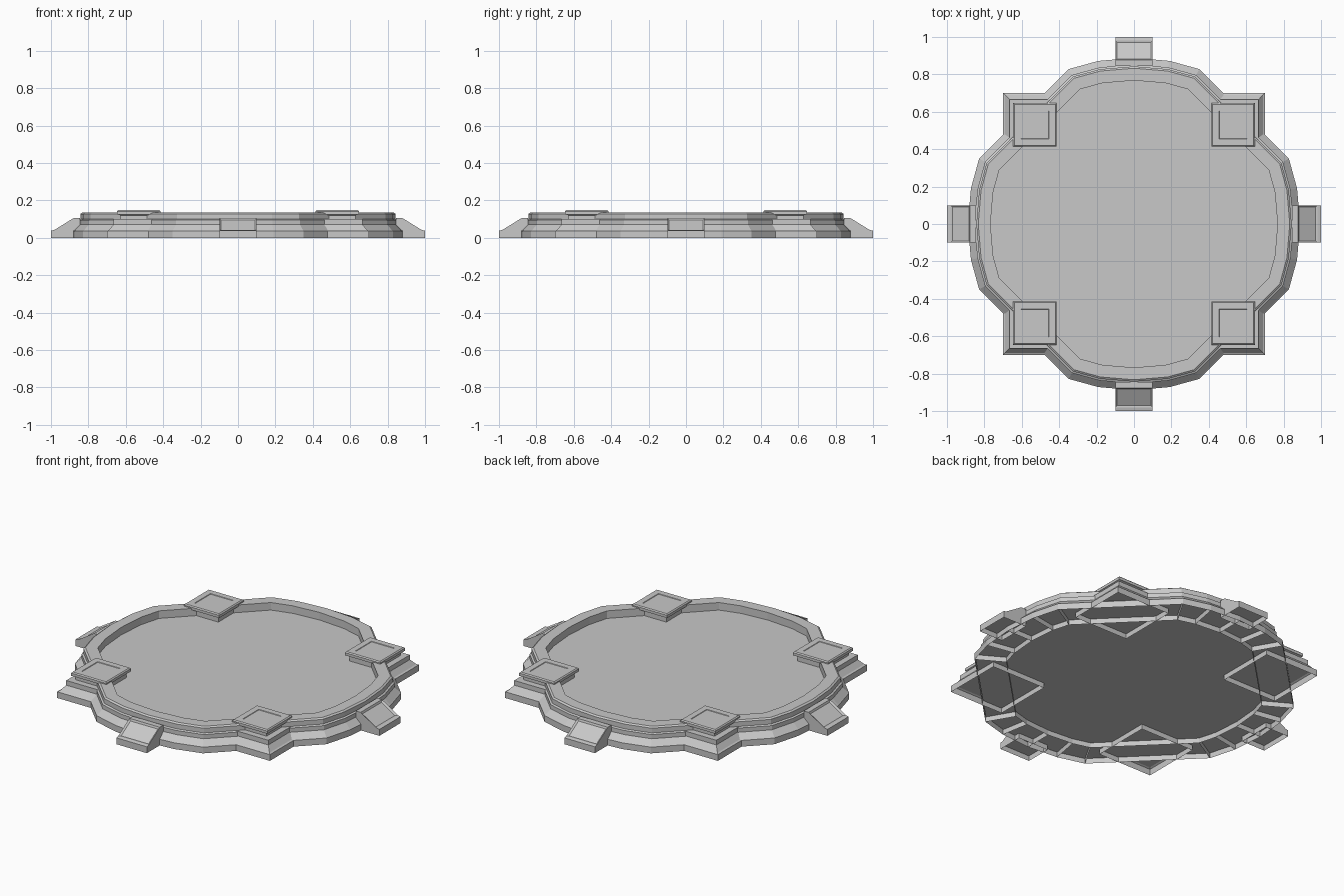
import bpy, bmesh, math
from mathutils import Vector, Matrix

cube = bpy.data.objects.get("Cube")
if cube:
    bpy.data.objects.remove(cube, do_unlink=True)

stone = bpy.data.materials.new("grey stone")
stone.use_nodes = True
GREY = (0.58, 0.58, 0.58, 1)
stone.diffuse_color = GREY
stone.node_tree.nodes["Principled BSDF"].inputs["Base Color"].default_value = GREY


def finish(bm, name, turn=0):
    """Turn the mesh about z and link it as an object."""
    bmesh.ops.rotate(bm, verts=bm.verts, matrix=Matrix.Rotation(turn, 3, 'Z'))
    mesh = bpy.data.meshes.new(name)
    bm.to_mesh(mesh)
    bm.free()
    mesh.materials.append(stone)
    obj = bpy.data.objects.new(name, mesh)
    bpy.context.scene.collection.objects.link(obj)
    return obj


def inset_loop(points, d):
    """Move every edge of a counter-clockwise outline inward by d."""
    out = []
    n = len(points)
    for i, p in enumerate(points):
        a = (p - points[i - 1]).normalized()
        b = (points[(i + 1) % n] - p).normalized()
        na, nb = Vector((-a.y, a.x)), Vector((-b.y, b.x))
        out.append(p + (na + nb) * d / (1 + na.dot(nb)))
    return out


def sweep(bm, points, profile, cap=False):
    """Join inset copies of an outline along an (inset, height) profile."""
    rows = [[bm.verts.new((p.x, p.y, z)) for p in inset_loop(points, d)]
            for d, z in profile]
    n = len(points)
    for low, high in zip(rows, rows[1:]):
        for i in range(n):
            j = (i + 1) % n
            bm.faces.new((low[i], low[j], high[j], high[i]))
    if cap:
        bm.faces.new(rows[-1])


def rect(x0, x1, y0, y1):
    """Counter-clockwise rectangle outline."""
    return [Vector(p) for p in ((x0, y0), (x1, y0), (x1, y1), (x0, y1))]


def square(low, high):
    return rect(low, high, low, high)


# Plan outline: one quarter turned four times
quarter = [(.888, 0), (.872, .19), (.828, .35), (.35, .828), (.19, .872)]
outline = [Matrix.Rotation(k * math.pi / 2, 2) @ Vector(p)
           for k in range(4) for p in quarter]

# Stepped border
bm = bmesh.new()
sweep(bm, outline, [(0, 0), (0, .037), (.006, .042), (.035, .07), (.035, .095),
                    (.045, .10), (.045, .128), (.055, .135), (.12, .135),
                    (.12, .088)])
finish(bm, "stepped_border")

# Floor plate and the underside plate below it
for name, inset, z in (("floor", .118, .09), ("underside", .002, .03)):
    bm = bmesh.new()
    sweep(bm, outline, [(inset, z)], cap=True)
    finish(bm, name)

# Foot ring and radial ribs under the border
FOOT = .168
bm = bmesh.new()
sweep(bm, outline, [(FOOT, .03), (FOOT, 0)])
for a, b in zip(outline, inset_loop(outline, FOOT)):
    bm.faces.new([bm.verts.new((p.x, p.y, z))
                  for p, z in ((a, 0), (b, 0), (b, .03), (a, .03))])
finish(bm, "foot_ring")

# Corner blocks: base, sloped plinth and pedestal with a recessed top
for k, side in enumerate(["back_left", "back_right", "front_right", "front_left"]):
    turn = k * math.pi / 2
    bm = bmesh.new()
    sweep(bm, square(.345, .70), [(0, 0), (0, .037), (.01, .042)], cap=True)
    finish(bm, side + "_corner_base", turn)

    bm = bmesh.new()
    sweep(bm, square(.415, .69), [(0, .042), (.025, .072), (.025, .10), (.07, .10)])
    finish(bm, side + "_plinth", turn)

    bm = bmesh.new()
    sweep(bm, square(.414, .646), [(.018, .075), (.018, .12), (0, .126), (0, .142),
                                   (.006, .148), (.041, .148), (.043, .145)], cap=True)
    finish(bm, side + "_pedestal", turn)

# Sloped wedge blocks on the four sides, each on a hollow base
wedge = [(1, .038), (.982, .042), (.877, .107), (.845, .107), (.845, .038)]
for k, side in enumerate(["left", "back", "right", "front"]):
    turn = k * math.pi / 2
    bm = bmesh.new()
    sweep(bm, rect(.845, 1, -.1, .1), [(0, 0), (0, .038)])
    sweep(bm, rect(.846, .999, -.099, .099), [(0, .03)], cap=True)
    finish(bm, side + "_wedge_base", turn)

    bm = bmesh.new()
    near = [bm.verts.new((x, -.1, z)) for x, z in wedge]
    far = [bm.verts.new((x, .1, z)) for x, z in wedge]
    bm.faces.new(near)
    bm.faces.new(far[::-1])
    strips = [bm.faces.new((near[i], far[i], far[i + 1], near[i + 1]))
              for i in range(len(wedge) - 1)]
    bmesh.ops.recalc_face_normals(bm, faces=bm.faces)
    # Sunken panel on the slope
    bmesh.ops.inset_region(bm, faces=[strips[1]], thickness=.014, depth=-.008)
    finish(bm, side + "_wedge", turn)
